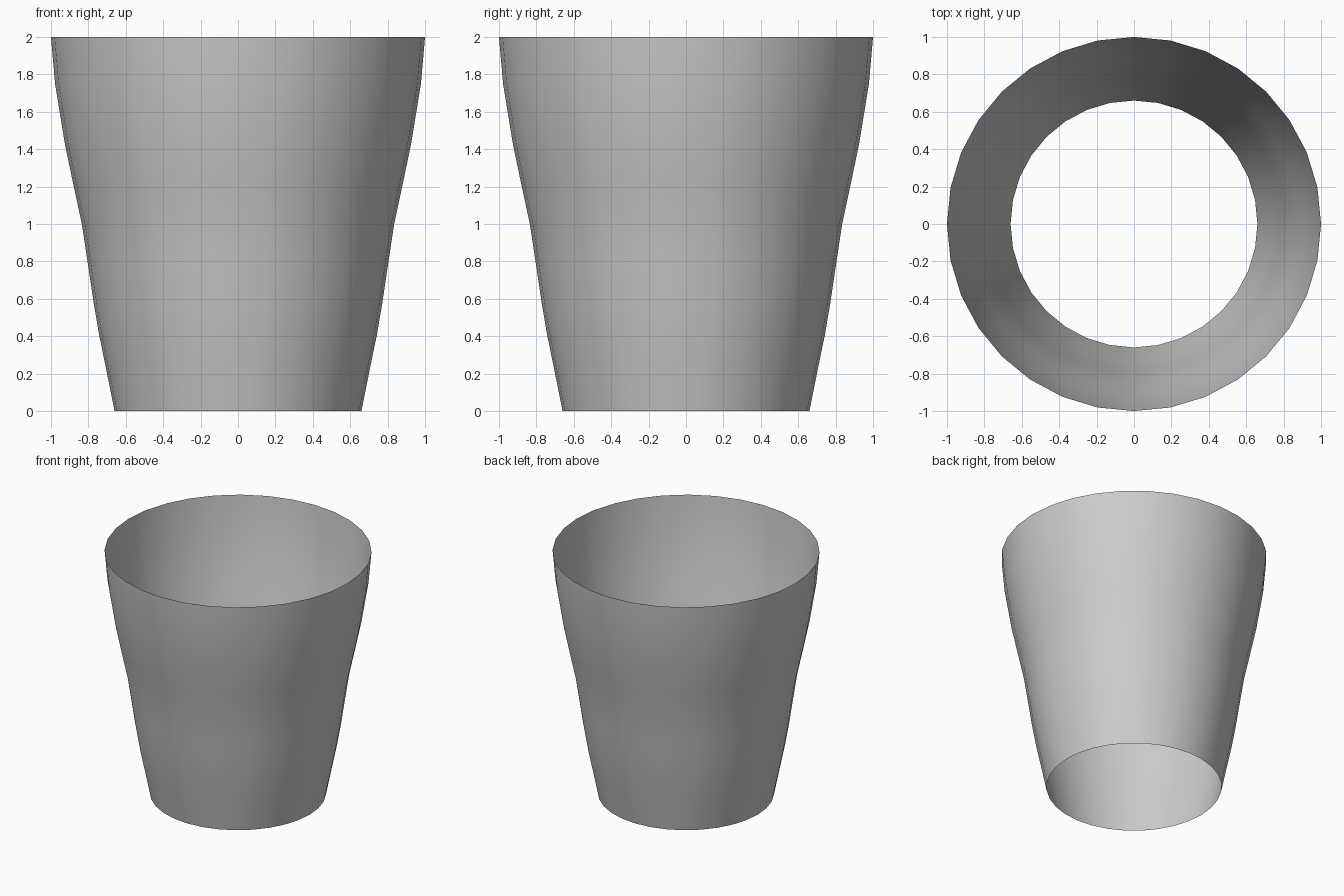
import bpy, bmesh, math

if "Cube" in bpy.data.objects:
    bpy.data.objects.remove(bpy.data.objects["Cube"])

SIDES = 32
# Profile of the flared wall: (radius, height)
PROFILE = [(0.66, 0.0), (0.70, 0.2), (0.743, 0.41), (0.772, 0.58), (0.803, 0.79),
           (0.835, 1.0), (0.88, 1.21), (0.926, 1.43), (0.978, 1.75), (1.0, 2.0)]

# Open-ended cup wall, a single-skin surface of stacked rings
bm = bmesh.new()
rings = []
for r, z in PROFILE:
    rings.append([bm.verts.new((r * math.cos(2 * math.pi * i / SIDES),
                                r * math.sin(2 * math.pi * i / SIDES), z))
                  for i in range(SIDES)])
for low, high in zip(rings, rings[1:]):
    for i in range(SIDES):
        j = (i + 1) % SIDES
        bm.faces.new((low[i], low[j], high[j], high[i]))
for f in bm.faces:
    f.smooth = True

mesh = bpy.data.meshes.new("cup_wall")
bm.to_mesh(mesh)
bm.free()
cup = bpy.data.objects.new("cup_wall", mesh)
bpy.context.collection.objects.link(cup)
